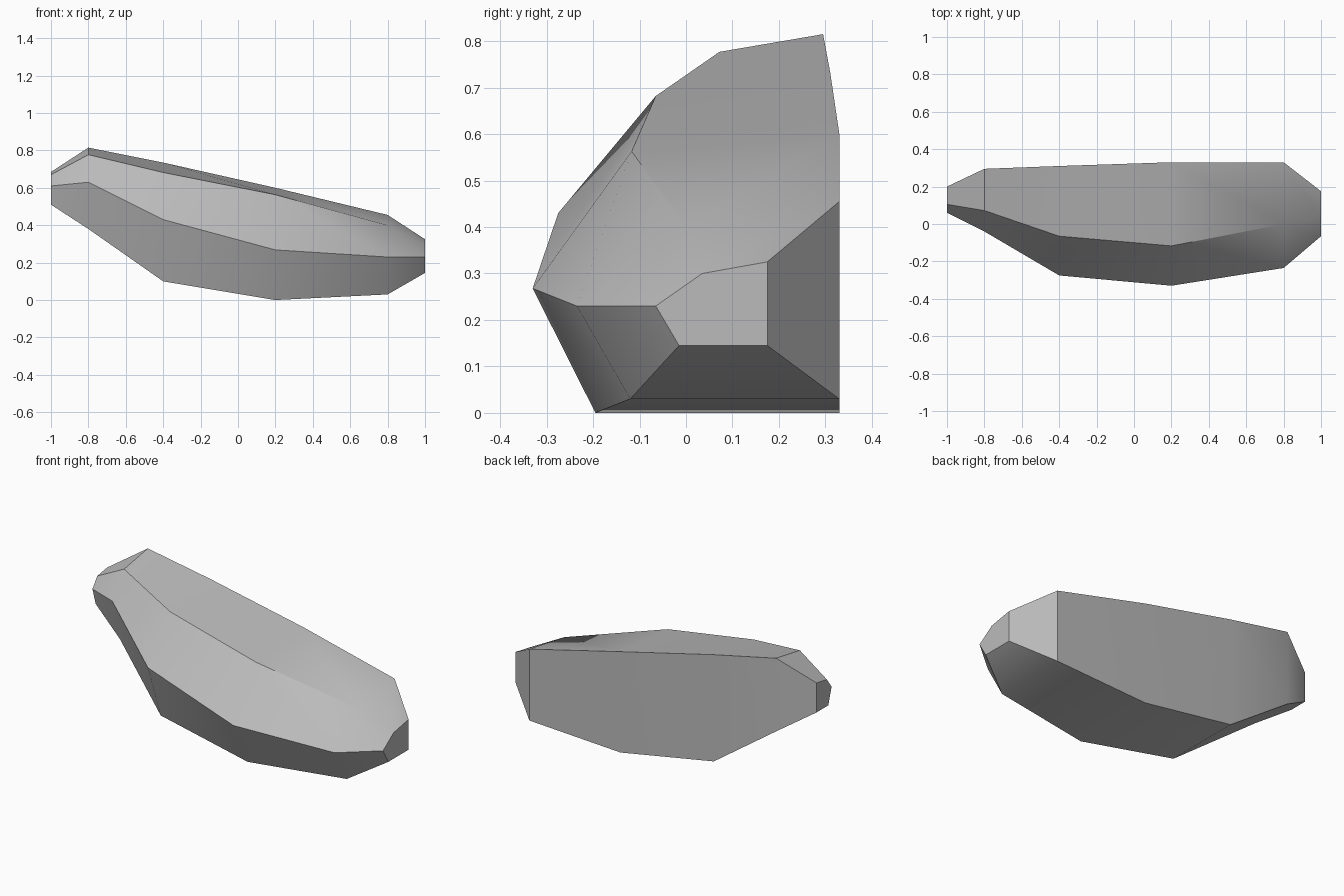
import bpy
import bmesh
import math

cube = bpy.data.objects.get("Cube")
if cube:
    bpy.data.objects.remove(cube, do_unlink=True)

stone = bpy.data.materials.new("stone grey")
stone.use_nodes = True
GREY = (0.5, 0.5, 0.5, 1)
stone.diffuse_color = GREY
stone.node_tree.nodes["Principled BSDF"].inputs["Base Color"].default_value = GREY

# Five-sided sections along x:
# x, y of back, base front, belly and crest, then z of base, belly, crest and back top
SECTIONS = [
    (-1.0, 0.20, 0.09, 0.06, 0.105, 0.51, 0.61, 0.67, 0.685),
    (-0.8, 0.295, 0.03, -0.04, 0.072, 0.38, 0.63, 0.777, 0.815),
    (-0.4, 0.31, -0.155, -0.275, -0.065, 0.10, 0.43, 0.682, 0.735),
    (0.2, 0.33, -0.195, -0.33, -0.117, 0.0, 0.268, 0.563, 0.60),
    (0.8, 0.33, -0.12, -0.235, 0.0, 0.03, 0.23, 0.40, 0.455),
    (1.0, 0.175, -0.015, -0.065, 0.035, 0.145, 0.23, 0.30, 0.325),
]

# Loft the sections into one faceted rock
bm = bmesh.new()
rings = []
for x, back, front, belly, crest, z_base, z_belly, z_crest, z_top in SECTIONS:
    outline = [(back, z_base), (front, z_base), (belly, z_belly),
               (crest, z_crest), (back, z_top)]
    rings.append([bm.verts.new((x, y, z)) for y, z in outline])

for a, b in zip(rings, rings[1:]):
    for k in range(len(a)):
        n = (k + 1) % len(a)
        bm.faces.new((a[n], a[k], b[k], b[n]))

# End caps
bm.faces.new(rings[0])
bm.faces.new(rings[-1])
bmesh.ops.recalc_face_normals(bm, faces=bm.faces)

mesh = bpy.data.meshes.new("rock")
bm.to_mesh(mesh)
bm.free()
mesh.materials.append(stone)
rock = bpy.data.objects.new("rock", mesh)
bpy.context.collection.objects.link(rock)

# Soft shading across shallow edges only
bpy.ops.object.select_all(action="DESELECT")
rock.select_set(True)
bpy.context.view_layer.objects.active = rock
bpy.ops.object.shade_smooth_by_angle(angle=math.radians(30))
